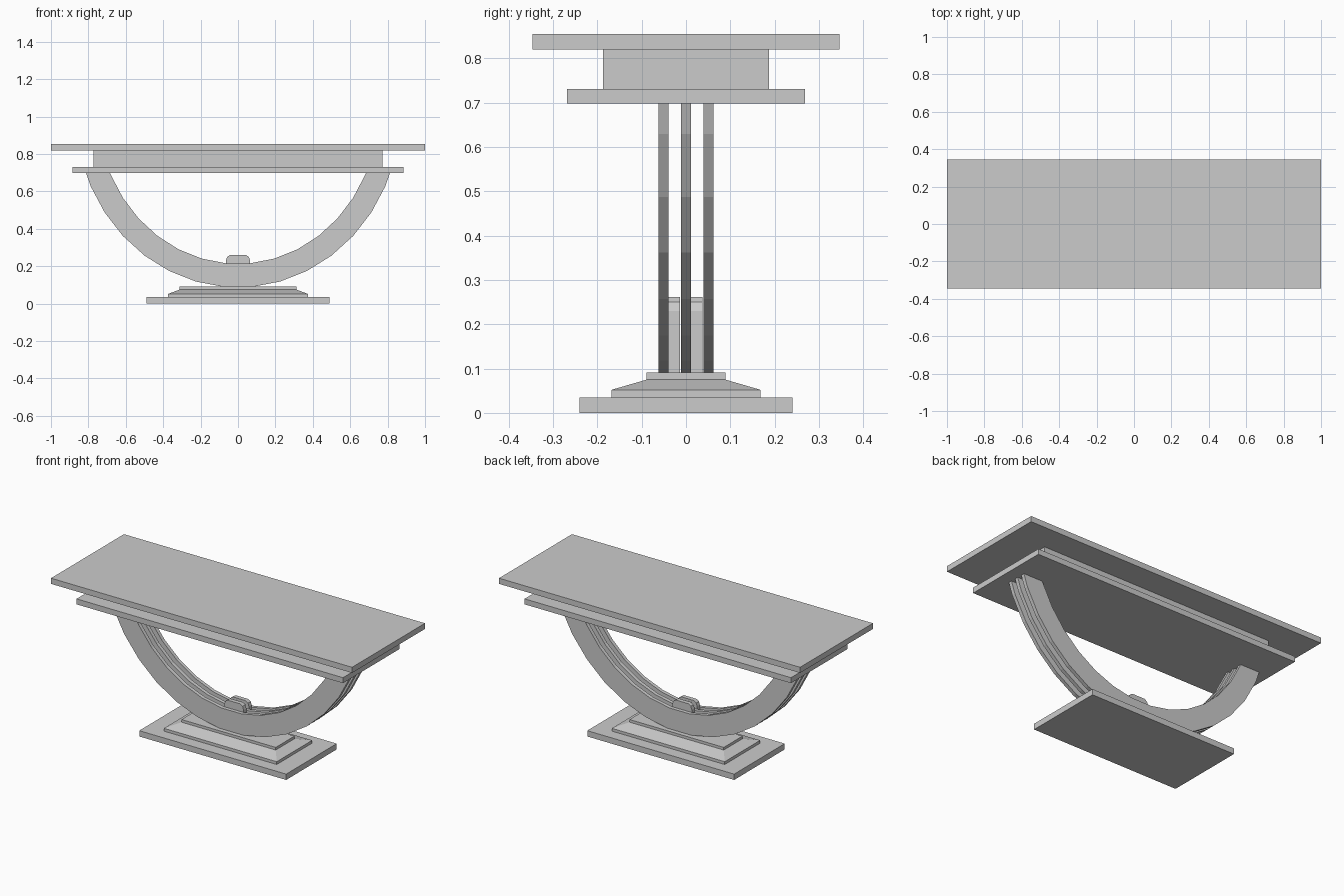
import bpy
import bmesh
from math import sin, cos, radians

cube = bpy.data.objects.get("Cube")
if cube:
    bpy.data.objects.remove(cube, do_unlink=True)

GREY = (0.6, 0.6, 0.6, 1.0)
mat = bpy.data.materials.new("light_grey")
mat.use_nodes = True
mat.diffuse_color = GREY
mat.node_tree.nodes["Principled BSDF"].inputs["Base Color"].default_value = GREY


def finish(name, bm):
    bmesh.ops.recalc_face_normals(bm, faces=bm.faces)
    mesh = bpy.data.meshes.new(name)
    bm.to_mesh(mesh)
    bm.free()
    mesh.materials.append(mat)
    obj = bpy.data.objects.new(name, mesh)
    bpy.context.collection.objects.link(obj)


def slab(name, hx, hy, z0, z1, top=None):
    """Box from half sizes, optionally tapered to smaller top half sizes."""
    tx, ty = top or (hx, hy)
    bm = bmesh.new()
    bmesh.ops.create_cube(bm, size=2)
    for v in bm.verts:
        up = v.co.z > 0
        v.co.x *= tx if up else hx
        v.co.y *= ty if up else hy
        v.co.z = z1 if up else z0
    finish(name, bm)


def extrude_y(name, outline, y0, y1):
    """Solid made from an x-z outline, running from y0 to y1."""
    bm = bmesh.new()
    face = bm.faces.new([bm.verts.new((x, y0, z)) for x, z in outline])
    out = bmesh.ops.extrude_face_region(bm, geom=[face])
    for v in out["geom"]:
        if isinstance(v, bmesh.types.BMVert):
            v.co.y = y1
    finish(name, bm)


def arc(rx, rz, bottom, z_end):
    """Faceted lower half of an ellipse, cut level at z_end."""
    half = []
    for deg in range(5, 90, 10):
        a = radians(deg)
        x, z = rx * sin(a), bottom + rz * (cos(radians(5)) - cos(a))
        if z >= z_end:
            px, pz = half[-1]
            half.append((px + (x - px) * (z_end - pz) / (z - pz), z_end))
            break
        half.append((x, z))
    return [(-x, z) for x, z in reversed(half)] + half


# Stepped foot
slab("foot_plate", 0.488, 0.24, 0, 0.035)
slab("foot_step", 0.375, 0.168, 0.035, 0.052)
slab("foot_slope", 0.375, 0.168, 0.052, 0.075, top=(0.313, 0.089))
slab("foot_cap", 0.313, 0.089, 0.075, 0.091)

# Three parallel curved ribs
SHELF = 0.698
rib = arc(0.87, 0.94, 0.09, SHELF) + arc(0.752, 0.83, 0.216, SHELF)[::-1]
for name, y in (("front_rib", -0.051), ("middle_rib", 0), ("back_rib", 0.051)):
    extrude_y(name, rib, y - 0.011, y + 0.011)

# Round-topped spacers between the ribs
side = [(0.065, 0.09), (0.065, 0.23), (0.058, 0.25), (0.042, 0.261)]
spacer = side + [(-x, z) for x, z in reversed(side)]
for name, y in (("front_spacer", -0.0265), ("back_spacer", 0.0245)):
    extrude_y(name, spacer, y - 0.013, y + 0.013)

# Table top
slab("lower_shelf", 0.885, 0.268, SHELF, 0.731)
slab("apron", 0.773, 0.187, 0.731, 0.82)
slab("table_top", 1.0, 0.346, 0.82, 0.854)
